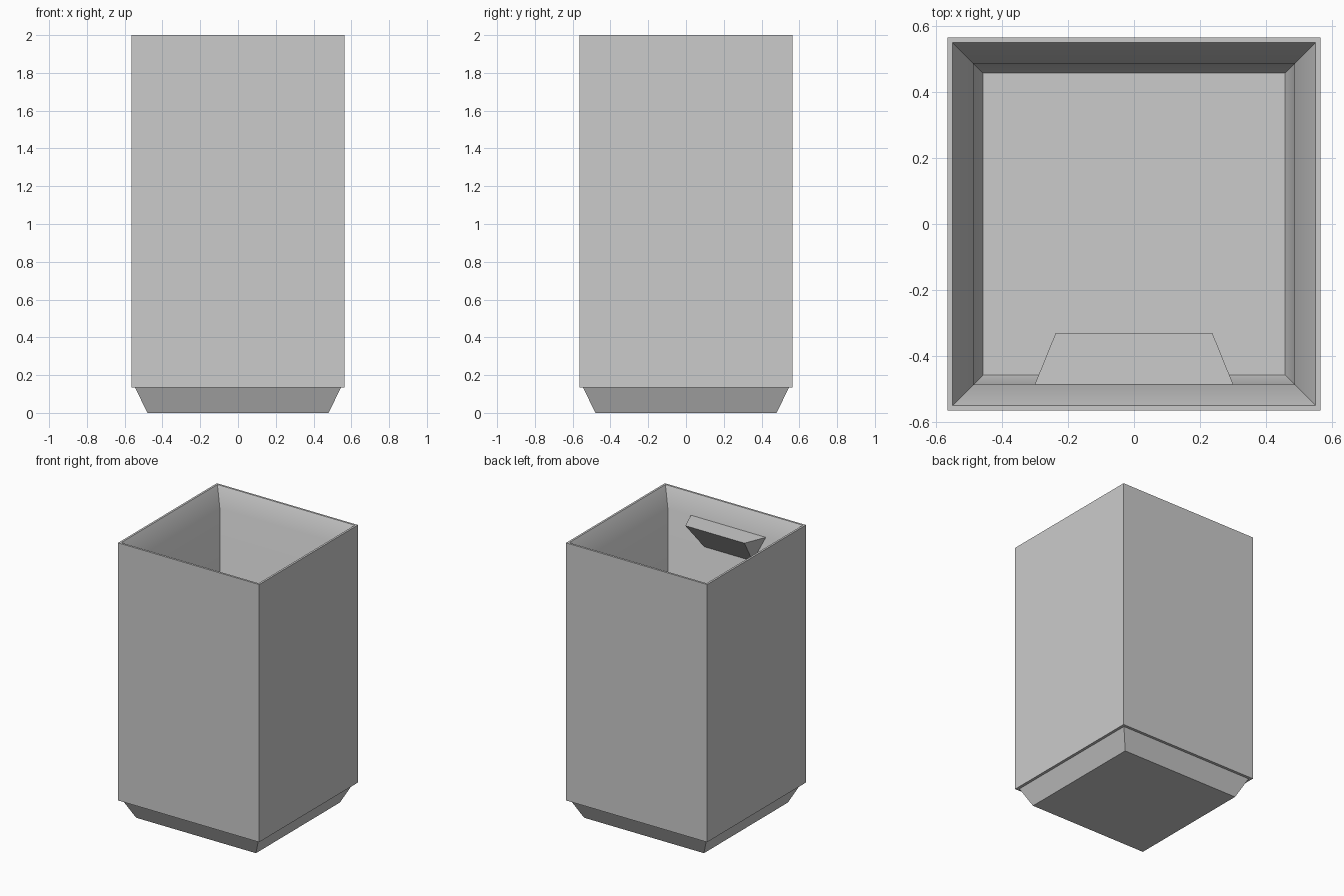
import bpy, bmesh, math

if "Cube" in bpy.data.objects:
    bpy.data.objects.remove(bpy.data.objects["Cube"], do_unlink=True)

grey = bpy.data.materials.new("light_grey")
grey.use_nodes = True
colour = (0.6, 0.6, 0.6, 1)
grey.diffuse_color = colour
grey.node_tree.nodes["Principled BSDF"].inputs["Base Color"].default_value = colour


def finish(name, bm):
    """Turn a bmesh into a named object, smooth except at sharp edges."""
    bmesh.ops.recalc_face_normals(bm, faces=bm.faces)
    mesh = bpy.data.meshes.new(name)
    bm.to_mesh(mesh)
    bm.free()
    mesh.materials.append(grey)
    obj = bpy.data.objects.new(name, mesh)
    bpy.context.collection.objects.link(obj)
    bpy.ops.object.select_all(action='DESELECT')
    obj.select_set(True)
    bpy.context.view_layer.objects.active = obj
    bpy.ops.object.shade_smooth_by_angle(angle=math.radians(32))
    return obj


def square_shell(name, profile):
    """Stack square rings of (half width, height) and cap both ends."""
    bm = bmesh.new()
    corners = [(-1, -1), (1, -1), (1, 1), (-1, 1)]
    rings = [[bm.verts.new((cx * w, cy * w, z)) for cx, cy in corners]
             for w, z in profile]
    for low, high in zip(rings, rings[1:]):
        for i in range(4):
            j = (i + 1) % 4
            bm.faces.new((low[i], low[j], high[j], high[i]))
    bm.faces.new(rings[0])
    bm.faces.new(rings[-1])
    return finish(name, bm)


# Container: tapered foot, straight outer wall, flared rim, inner wall and floor
square_shell("container_body", [
    (0.48, 0), (0.545, 0.135), (0.565, 0.135), (0.565, 2),
    (0.55, 2), (0.485, 1.87), (0.485, 0.12), (0.457, 0.06)])

# Label ledge: flat-topped wedge tapering down to the inner front wall
bm = bmesh.new()
wall_y, lip_y, top_z = -0.485, -0.33, 1.87
left, right = [[bm.verts.new((s * 0.3, wall_y, top_z)),
                bm.verts.new((s * 0.237, lip_y, top_z)),
                bm.verts.new((s * 0.194, wall_y, 1.67))] for s in (1, -1)]
bm.faces.new(left)
bm.faces.new(right)
for i in range(3):
    j = (i + 1) % 3
    bm.faces.new((left[i], left[j], right[j], right[i]))
finish("inner_ledge", bm)
